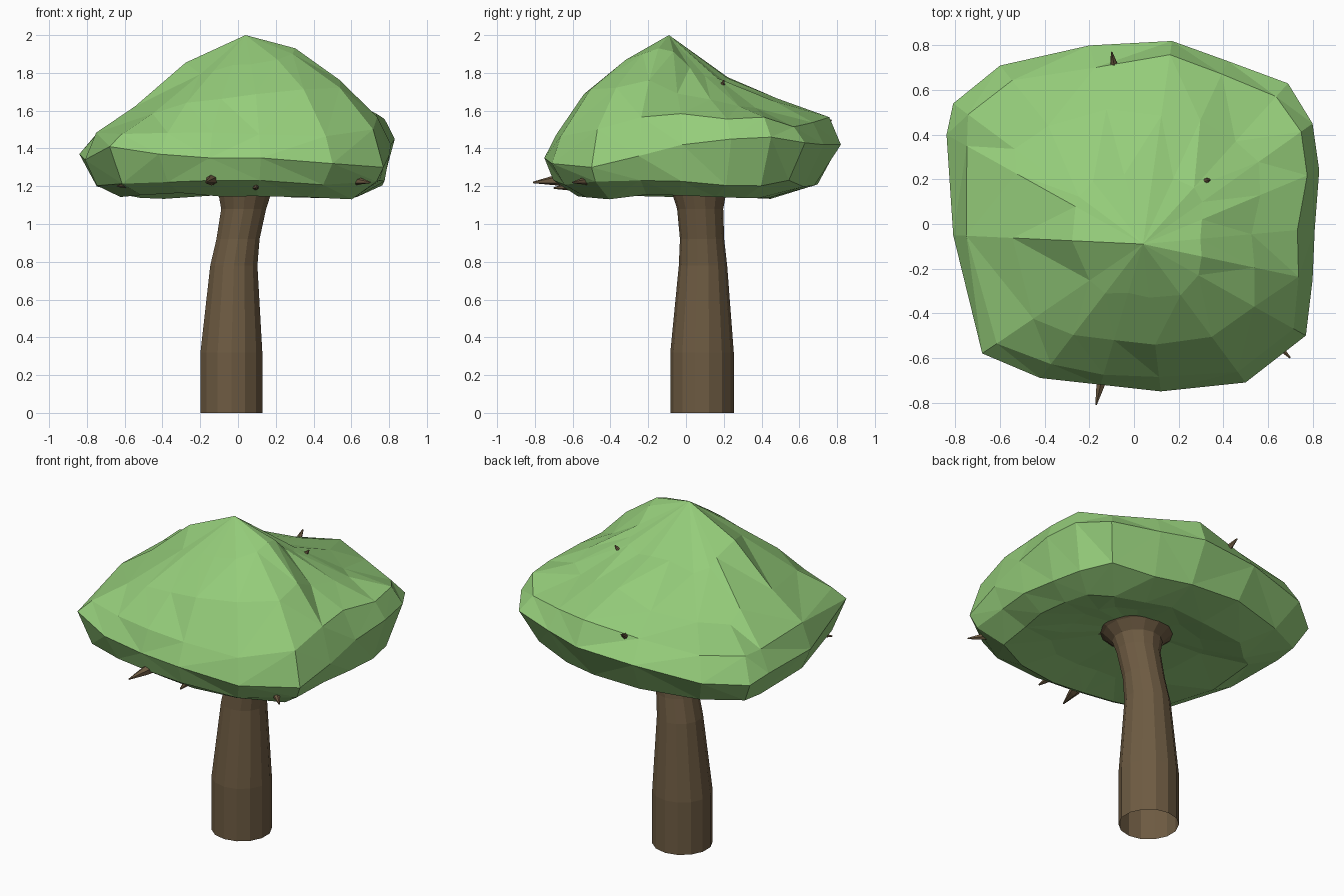
import bpy, bmesh, math, random
from mathutils import Vector

if "Cube" in bpy.data.objects:
    bpy.data.objects.remove(bpy.data.objects["Cube"])

random.seed(4)


def material(name, rgb):
    m = bpy.data.materials.new(name)
    m.diffuse_color = (*rgb, 1)
    m.use_nodes = True
    m.node_tree.nodes["Principled BSDF"].inputs["Base Color"].default_value = m.diffuse_color
    return m


LEAF = material("leaf green", (0.30, 0.61, 0.195))
BARK = material("bark brown", (0.155, 0.105, 0.055))


def finish(bm, name, mat):
    mesh = bpy.data.meshes.new(name)
    bmesh.ops.recalc_face_normals(bm, faces=bm.faces)
    bm.to_mesh(mesh)
    bm.free()
    mesh.materials.append(mat)
    ob = bpy.data.objects.new(name, mesh)
    bpy.context.collection.objects.link(ob)
    return ob


def bridge(bm, a, b):
    n = len(a)
    for i in range(n):
        bm.faces.new((a[i], a[(i + 1) % n], b[(i + 1) % n], b[i]))


def tube(name, path, sides, lean=False):
    """Upright or leaning tube through (x, y, z, radius) stations."""
    bm = bmesh.new()
    pts = [Vector(p[:3]) for p in path]
    rings = []
    for k, p in enumerate(path):
        d = pts[min(k + 1, len(pts) - 1)] - pts[max(k - 1, 0)]
        if not lean:
            d = Vector((0, 0, 1))
        q = d.to_track_quat('Z', 'Y')
        rings.append([bm.verts.new(pts[k] + q @ Vector((
            p[3] * math.cos(math.tau * (i + .5) / sides),
            p[3] * math.sin(math.tau * (i + .5) / sides), 0))) for i in range(sides)])
    for a, b in zip(rings, rings[1:]):
        bridge(bm, a, b)
    bm.faces.new(rings[-1])
    return finish(bm, name, BARK)


# Trunk: open base, narrowing and bending to the right, flaring under the crown
tube("trunk", [(-.035, .085, 0, .168), (-.035, .085, .32, .168),
               (-.022, .09, .78, .128), (0, .085, .92, .117),
               (.03, .075, 1.08, .122), (.035, .07, 1.15, .14),
               (.035, .07, 1.20, .19), (.035, .07, 1.25, .27)], 14)

# Branches: hidden inside the crown, only the twig tips poke out
tips = [(-.64, -.50, 1.20), (-.17, -.81, 1.22), (.70, -.60, 1.22), (.10, -.70, 1.19),
        (.34, .20, 1.76), (-.10, .77, 1.55)]
for k, t in enumerate(tips):
    base, tip = Vector((.03, .075, 1.24)), Vector(t)
    mid = base.lerp(tip, .4)
    mid.z = max(mid.z, 1.28)
    far = base.lerp(tip, .86)
    far.z = tip.z + (.012 if tip.z < 1.4 else -.06)
    tube(f"branch_{k + 1}", [(*base, .06), (*mid, .05), (*far, .028), (*tip, .004)], 6, True)

# Crown: outline x, y, rim height, then heights of three rings stepping to the peak
outline = [
    (-.68, -.58, 1.41, 1.49, 1.60, 1.79),
    (-.42, -.69, 1.37, 1.47, 1.63, 1.81),
    (-.15, -.72, 1.35, 1.47, 1.66, 1.83),
    (.12, -.75, 1.35, 1.47, 1.70, 1.86),
    (.50, -.71, 1.32, 1.46, 1.72, 1.88),
    (.77, -.50, 1.30, 1.50, 1.71, 1.89),
    (.80, -.25, 1.36, 1.56, 1.76, 1.92),
    (.81, -.02, 1.42, 1.57, 1.71, 1.90),
    (.83, .24, 1.45, 1.57, 1.66, 1.84),
    (.80, .45, 1.46, 1.55, 1.62, 1.79),
    (.69, .63, 1.43, 1.53, 1.62, 1.76),
    (.42, .73, 1.42, 1.55, 1.65, 1.77),
    (.17, .82, 1.42, 1.56, 1.65, 1.77),
    (-.20, .80, 1.40, 1.53, 1.62, 1.77),
    (-.60, .71, 1.36, 1.49, 1.58, 1.74),
    (-.81, .54, 1.34, 1.47, 1.57, 1.74),
    (-.84, .40, 1.37, 1.49, 1.61, 1.79),
    (-.81, -.05, 1.34, 1.50, 1.64, 1.85),
]
PEAK = Vector((.04, -.09))
bm = bmesh.new()


def ring(frac, height, wobble, tuck=0):
    """Scaled copy of the outline; tuck pulls it in towards the back and front."""
    out = []
    for row in outline:
        f = frac + random.uniform(-wobble, wobble)
        f -= tuck * (max(row[1], 0) / .8 + .4 * max(-row[1], 0) / .7)
        p = PEAK.lerp(Vector(row[:2]), f)
        z = height(row) + random.uniform(-wobble, wobble) * .7
        out.append(bm.verts.new((p.x, p.y, z)))
    return out


rings = [ring(.45, lambda r: 1.19, .01),
         ring(.80, lambda r: 1.15, .03, .17),
         ring(.95, lambda r: 1.215, .025, .08),
         ring(1.0, lambda r: r[2], 0),
         ring(.91, lambda r: r[3], .024),
         ring(.66, lambda r: r[4], .03),
         ring(.35, lambda r: r[5], .024)]
for a, b in zip(rings, rings[1:]):
    bridge(bm, a, b)
for loop, centre in ((rings[0], (.03, .06, 1.23)), (rings[-1], (PEAK.x, PEAK.y, 2.0))):
    c = bm.verts.new(centre)
    for i in range(len(loop)):
        bm.faces.new((loop[i], loop[(i + 1) % len(loop)], c))
bmesh.ops.triangulate(bm, faces=bm.faces, quad_method='SHORT_EDGE')
finish(bm, "leafy_crown", LEAF)
